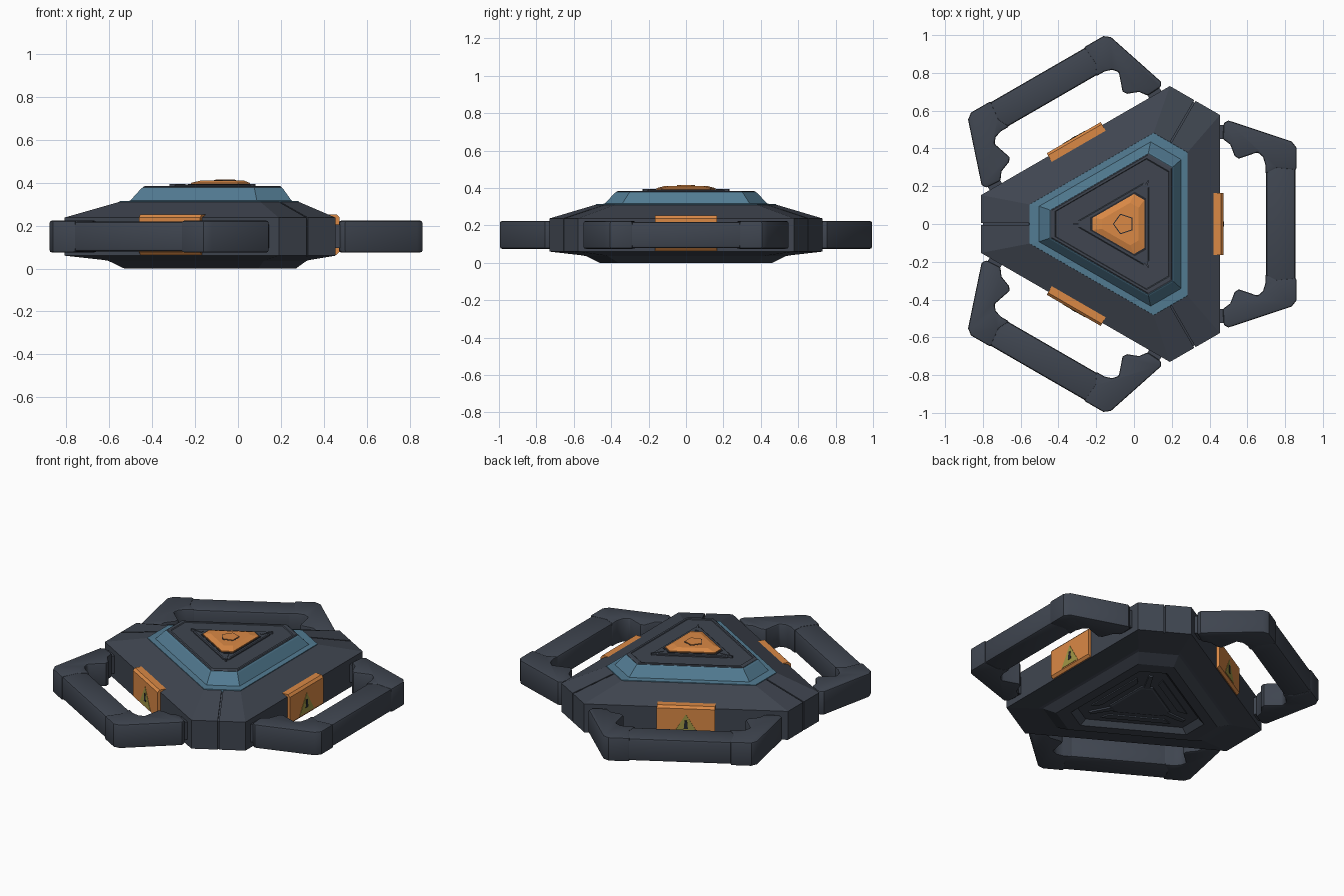
import bpy, bmesh, math
from mathutils import Matrix, Vector

if "Cube" in bpy.data.objects:
    bpy.data.objects.remove(bpy.data.objects["Cube"])

CX = -0.055            # centre of the three-fold symmetry
THIRD = math.tau / 3


def material(name, rgb):
    m = bpy.data.materials.new(name)
    m.use_nodes = True
    col = (*rgb, 1)
    m.diffuse_color = col
    m.node_tree.nodes["Principled BSDF"].inputs["Base Color"].default_value = col
    return m


DARK = material("slate grey", (0.05, 0.06, 0.08))
TEAL = material("steel blue", (0.085, 0.2, 0.29))
ORANGE = material("orange", (0.7, 0.25, 0.06))
OLIVE = material("olive yellow", (0.36, 0.31, 0.06))
BLACK = material("near black", (0.02, 0.022, 0.028))


def finish(name, bm, mat, bevel=0):
    bmesh.ops.recalc_face_normals(bm, faces=bm.faces)
    if bevel:
        sharp = [e for e in bm.edges if e.calc_face_angle(0) > 0.9]
        bmesh.ops.bevel(bm, geom=sharp, offset=bevel, segments=2, profile=0.5,
                        affect='EDGES', clamp_overlap=True)
    me = bpy.data.meshes.new(name)
    bm.to_mesh(me)
    bm.free()
    me.materials.append(mat)
    ob = bpy.data.objects.new(name, me)
    ob.location.x = CX
    bpy.context.collection.objects.link(ob)
    return ob


def loft(name, rings, mat):
    """Skin a stack of equal-sized rings and cap both ends."""
    bm = bmesh.new()
    loops = [[bm.verts.new(p) for p in r] for r in rings]
    for a, b in zip(loops, loops[1:]):
        for i in range(len(a)):
            j = (i + 1) % len(a)
            bm.faces.new((a[i], a[j], b[j], b[i]))
    bm.faces.new(loops[0])
    bm.faces.new(loops[-1])
    return finish(name, bm, mat)


def tri_ring(a, b, z):
    """Corner-cut triangle: long sides at distance a, short sides at distance b."""
    h = (b - a / 2) / math.sin(math.pi / 3)
    pts = []
    for k in range(3):
        rot = Matrix.Rotation(k * THIRD, 3, 'Z')
        pts += [rot @ Vector((a, -h, z)), rot @ Vector((a, h, z))]
    return pts


def tri_loft(name, sizes, mat):
    return loft(name, [tri_ring(*s) for s in sizes], mat)


def prism(name, pts, lo, hi, axis, mat, bevel=0):
    """Extrude a flat outline along x, y or z."""
    place = {'x': lambda p, d: (d, p[0], p[1]),
             'y': lambda p, d: (p[0], d, p[1]),
             'z': lambda p, d: (p[0], p[1], d)}[axis]
    bm = bmesh.new()
    base = bm.faces.new([bm.verts.new(place(p, lo)) for p in pts])
    top = bmesh.ops.extrude_face_region(bm, geom=[base])["geom"]
    shift = Vector(place((0, 0), hi - lo))
    bmesh.ops.translate(bm, vec=shift, verts=[v for v in top if isinstance(v, bmesh.types.BMVert)])
    return finish(name, bm, mat, bevel)


def spin(ob, start=0):
    """Repeat a part on all three sides."""
    ob.rotation_euler.z = start
    copies = [ob]
    for k in (1, 2):
        c = ob.copy()
        c.rotation_euler.z = start + k * THIRD
        bpy.context.collection.objects.link(c)
        copies.append(c)
    return copies


def smooth(ob):
    bpy.ops.object.select_all(action='DESELECT')
    ob.select_set(True)
    bpy.context.view_layer.objects.active = ob
    bpy.ops.object.shade_smooth_by_angle(angle=math.radians(35))


# Main shell, with the recessed underside
shell = tri_loft("body_shell", [
    (0.24, 0.36, 0.03), (0.265, 0.395, 0.0), (0.325, 0.475, 0.0),
    (0.375, 0.55, 0.036), (0.39, 0.575, 0.04), (0.51, 0.755, 0.06),
    (0.51, 0.755, 0.237), (0.34, 0.50, 0.31)], DARK)

# Seam cut over each corner of the shell
groove = [(0.745, 0.03), (0.745, 0.229), (0.49, 0.304), (0.49, 0.4), (0.9, 0.4), (0.9, 0.03)]
cutters = spin(prism("seam_cutter", groove, -0.004, 0.004, 'y', DARK), math.pi / 3)
for c in cutters:
    c.hide_render = True
    mod = shell.modifiers.new("seam", 'BOOLEAN')
    mod.operation = 'DIFFERENCE'
    mod.object = c
    mod.solver = 'EXACT'
bpy.context.view_layer.update()
cut = bpy.data.meshes.new_from_object(shell.evaluated_get(bpy.context.evaluated_depsgraph_get()))
shell.modifiers.clear()
shell.data = cut
for c in cutters:
    bpy.data.objects.remove(c)

# Blue sloped collar and the dark deck on it
tri_loft("collar", [(0.34, 0.50, 0.30), (0.338, 0.497, 0.314), (0.305, 0.448, 0.316),
                    (0.265, 0.397, 0.372), (0.258, 0.389, 0.378)], TEAL)
tri_loft("top_deck", [(0.257, 0.387, 0.37), (0.257, 0.387, 0.38), (0.252, 0.38, 0.384),
                      (0.24, 0.362, 0.384), (0.237, 0.357, 0.38)], DARK)

# Centre panel, corner ticks and the orange button
tri_loft("centre_panel", [(0.135, 0.24, 0.375), (0.135, 0.24, 0.387), (0.13, 0.232, 0.391)], DARK)
tick = [(0.19, -0.01), (0.265, -0.004), (0.265, 0.004), (0.19, 0.01)]
spin(prism("panel_tick", tick, 0.376, 0.394, 'z', DARK), math.pi / 3)
tri_loft("button_seat", [(0.118, 0.177, 0.385), (0.118, 0.177, 0.393)], BLACK)
tri_loft("button", [(0.11, 0.165, 0.385), (0.11, 0.165, 0.399), (0.08, 0.115, 0.411)], ORANGE)


def pentagon(r):
    return [(r * math.cos(math.pi + k * math.tau / 5), r * math.sin(math.pi + k * math.tau / 5))
            for k in range(5)]


prism("button_mark_edge", pentagon(0.057), 0.408, 0.412, 'z', BLACK)
prism("button_mark", pentagon(0.051), 0.408, 0.415, 'z', ORANGE)

# Underside details inside the recess
tri_loft("under_panel", [(0.12, 0.18, 0.035), (0.12, 0.18, 0.022), (0.11, 0.165, 0.018)], DARK)
spoke = [(0.1, -0.02), (0.31, -0.012), (0.31, 0.012), (0.1, 0.02)]
spin(prism("under_spoke", spoke, 0.02, 0.035, 'z', DARK), math.pi / 3)
rib = [(0.16, -0.16), (0.2, -0.2), (0.2, 0.2), (0.16, 0.16)]
spin(prism("under_rib", rib, 0.023, 0.035, 'z', DARK))

# Orange side clips with a warning triangle
clip = [(0.475, 0.252), (0.515, 0.252), (0.528, 0.238), (0.528, 0.078), (0.515, 0.064), (0.475, 0.064)]
spin(prism("side_clip", clip, -0.165, 0.165, 'y', ORANGE))
spin(prism("warning_triangle", [(-0.07, 0.085), (0.07, 0.085), (0, 0.205)], 0.525, 0.530, 'x', OLIVE))
spin(prism("warning_symbol", [(-0.012, 0.115), (0.012, 0.115), (0.007, 0.165), (-0.007, 0.165)],
           0.525, 0.532, 'x', BLACK))

# Handles: straight grip, two hooked ends, two connectors to the shell
grip = prism("handle_grip", [(0.754, -0.32), (0.91, -0.32), (0.91, 0.32), (0.754, 0.32)],
             0.079, 0.219, 'z', DARK, 0.014)
smooth(grip)
spin(grip)
hook = [(0.915, 0.285), (0.915, 0.405), (0.89, 0.437), (0.555, 0.548), (0.53, 0.535),
        (0.525, 0.45), (0.565, 0.42), (0.588, 0.36), (0.61, 0.346), (0.71, 0.38),
        (0.738, 0.355), (0.75, 0.315), (0.75, 0.265), (0.81, 0.295)]
link = [(0.49, 0.45), (0.56, 0.45), (0.56, 0.525), (0.49, 0.525)]
for side, s in (("left", 1), ("right", -1)):
    end = prism("handle_end_" + side, [(x, s * y) for x, y in hook], 0.075, 0.223, 'z', DARK, 0.01)
    smooth(end)
    spin(end)
    spin(prism("handle_link_" + side, [(x, s * y) for x, y in link], 0.095, 0.205, 'z', DARK))
